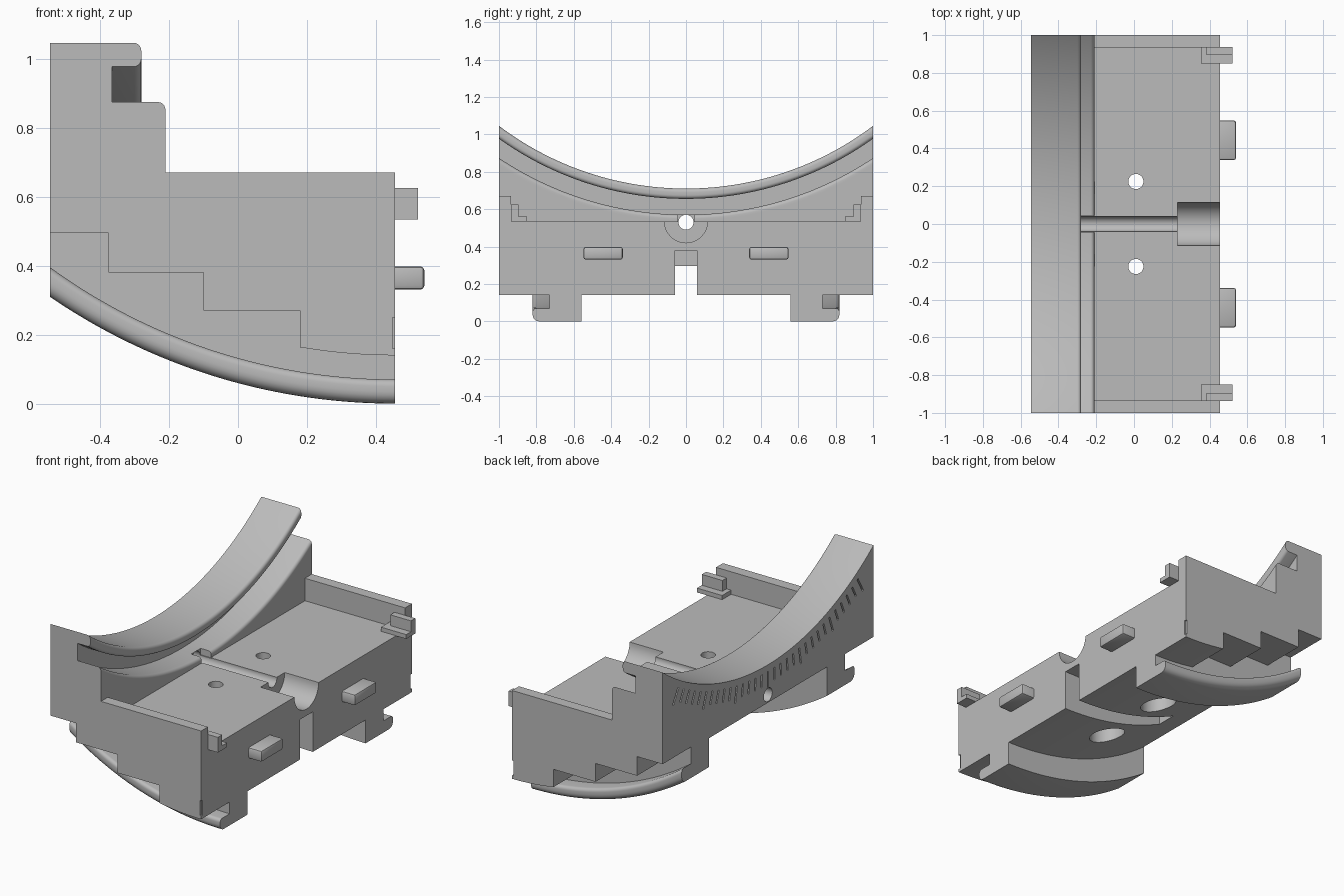
import bpy, bmesh
from math import sqrt, sin, cos, asin, pi, radians
from mathutils import Matrix, Vector

if "Cube" in bpy.data.objects:
    bpy.data.objects.remove(bpy.data.objects["Cube"])

grey = bpy.data.materials.new("plain grey")
grey.use_nodes = True
colour = (0.5, 0.5, 0.5, 1)
grey.diffuse_color = colour
grey.node_tree.nodes["Principled BSDF"].inputs["Base Color"].default_value = colour

# Main dimensions
BACK, FRONT = -0.545, 0.455
SADDLE_Z = 2.37             # axis of the upper saddle arc
ROCKER_Z = 1.77             # axis of the lower rocker arc


def finish(name, bm):
    bmesh.ops.recalc_face_normals(bm, faces=bm.faces)
    mesh = bpy.data.meshes.new(name)
    bm.to_mesh(mesh)
    bm.free()
    mesh.materials.append(grey)
    ob = bpy.data.objects.new(name, mesh)
    bpy.context.collection.objects.link(ob)
    return ob


def loft(name, rings):
    """Skin closed rings of points and cap both ends."""
    bm = bmesh.new()
    loops = [[bm.verts.new(p) for p in ring] for ring in rings]
    n = len(loops[0])
    for a, b in zip(loops, loops[1:]):
        for i in range(n):
            j = (i + 1) % n
            bm.faces.new((a[i], a[j], b[j], b[i]))
    bm.faces.new(loops[0])
    bm.faces.new(loops[-1])
    return finish(name, bm)


def prism_y(name, profile, y0, y1):
    return loft(name, [[(x, y, z) for x, z in profile] for y in (y0, y1)])


def box(name, x, y, z, bevel=0):
    bm = bmesh.new()
    bmesh.ops.create_cube(bm, size=1)
    for v in bm.verts:
        v.co = [lo + (c + 0.5) * (hi - lo) for c, (lo, hi) in zip(v.co, (x, y, z))]
    if bevel:
        edges = [e for e in bm.edges if max(v.co.x for v in e.verts) > x[1] - 1e-4]
        bmesh.ops.bevel(bm, geom=edges, offset=bevel, segments=2, affect='EDGES', profile=0.5)
    return finish(name, bm)


def cylinder(name, axis, centre, radius, lo, hi):
    bm = bmesh.new()
    turn = Matrix.Rotation(pi / 2, 4, 'Y') if axis == 'X' else Matrix()
    shift = Vector(centre)
    shift["XYZ".index(axis)] = (lo + hi) / 2
    bmesh.ops.create_cone(bm, cap_ends=True, segments=48, radius1=radius, radius2=radius,
                          depth=hi - lo, matrix=Matrix.Translation(shift) @ turn)
    return finish(name, bm)


def rounded(corner, into, out, r, steps=5):
    """Fillet a right-angled corner, from direction 'into' to direction 'out'."""
    pts = []
    for k in range(steps + 1):
        t = k / steps * pi / 2
        a, b = r * (1 - sin(t)), r * (1 - cos(t))
        pts.append((corner[0] - into[0] * a + out[0] * b,
                    corner[1] - into[1] * a + out[1] * b))
    return pts


def spread(lo, hi, n):
    return [lo + (hi - lo) * i / n for i in range(n + 1)]


def rocker(x, r):
    return ROCKER_Z - sqrt(r * r - (x - FRONT) ** 2)


def saddle(y, r):
    return SADDLE_Z - sqrt(r * r - y * y)


def carve(target, cutters):
    bpy.context.view_layer.objects.active = target
    for c in cutters:
        mod = target.modifiers.new("cut", 'BOOLEAN')
        mod.operation, mod.solver, mod.object = 'DIFFERENCE', 'EXACT', c
        bpy.ops.object.modifier_apply(modifier=mod.name)
        bpy.data.objects.remove(c)


# Body block with a curved underside
under = [(x, rocker(x, 1.63)) for x in spread(FRONT, BACK, 40)]
body = prism_y("body", under + [(BACK, 1.06), (FRONT, 1.06)], -1, 1)

# Saddle arc, groove and lower lip, swept as one cutter
right, left, down, up = (1, 0), (-1, 0), (0, 1), (0, -1)
section = [(-0.6, 1.2), (-0.6, 1.66)]
section += rounded((-0.28, 1.66), right, down, 0.02)
section += rounded((-0.28, 1.715), down, left, 0.02)
section += [(-0.365, 1.715), (-0.365, 1.80)]
section += rounded((-0.21, 1.80), right, down, 0.02)
section += [(-0.21, 1.83), (-0.1, 1.83), (-0.1, 1.2)]
cuts = [loft("saddle_cut", [[(x, y, saddle(y, r)) for x, r in section]
                            for y in spread(-1.05, 1.05, 64)])]

# Tray floor, low side walls, centre slot, cord channel and bore
cuts += [box("tray_cut", (-0.21, 0.6), (-0.935, 0.935), (0.535, 2)),
         box("wall_top_cut", (-0.21, 0.6), (-1.1, 1.1), (0.67, 2)),
         box("slot_cut", (-0.24, 0.6), (-0.06, 0.06), (-0.1, 0.38)),
         cylinder("channel_cut", 'X', (0, 0, 0.53), 0.04, -0.7, 0.6),
         box("lip_gap_cut", (-0.28, -0.2), (-0.045, 0.045), (0.532, 0.6)),
         cylinder("bore_cut", 'X', (0, 0, 0.535), 0.115, 0.23, 0.6)]

# Stepped outer undersides, screw holes and corner nicks
stairs = [(-0.6, 0.495), (-0.375, 0.495), (-0.375, 0.38), (-0.1, 0.38),
          (-0.1, 0.27), (0.18, 0.27), (0.18, 0.05), (-0.6, 0.05)]
for s in (-1, 1):
    cuts += [prism_y("stair_cut", stairs, s * 0.73, s * 1.1),
             cylinder("screw_cut", 'Z', (0.01, s * 0.225, 0), 0.04, 0, 0.8),
             cylinder("counterbore_cut", 'Z', (0.01, s * 0.225, 0), 0.1, 0, 0.45),
             box("nick_cut", (0.447, 0.5), sorted((s * 0.985, s * 1.1)), (0.16, 0.25))]
carve(body, cuts)

# Engraved scale on the back, every fifth mark longer
bm = bmesh.new()
for i in range(-15, 16):
    a = radians(2 * i)
    r0, r1 = 1.70, 1.80 if i % 5 == 0 else 1.775
    place = (Matrix.Translation((BACK, 0, SADDLE_Z)) @ Matrix.Rotation(a, 4, 'X')
             @ Matrix.Translation((0, 0, -(r0 + r1) / 2))
             @ Matrix.Diagonal((0.03, 0.011, r1 - r0, 1)))
    bmesh.ops.create_cube(bm, size=1, matrix=place)
carve(body, [finish("scale_cut", bm)])
parts = [body]

for s, side in ((-1, "right"), (1, "left")):
    # Curved hooked rail below
    rail = [(0.56, 1.61), (0.73, 1.61), (0.73, 1.70)]
    rail += rounded((0.82, 1.70), right, down, 0.02)
    rail += rounded((0.82, 1.77), down, left, 0.035)
    rail += [(0.56, 1.77)]
    parts.append(loft(side + "_rail", [[(x, s * y, rocker(x, r)) for y, r in rail]
                                       for x in spread(FRONT, BACK, 40)]))
    # Rounded locating peg on the joining face
    parts.append(box(side + "_peg", (0.43, 0.54), sorted((s * 0.338, s * 0.548)),
                     (0.33, 0.398), 0.012))
    # L-shaped clip beside the low wall
    parts.append(box(side + "_clip_base", (0.355, 0.522), sorted((s * 0.85, s * 0.936)),
                     (0.534, 0.56)))
    parts.append(box(side + "_clip_rib", (0.385, 0.522), sorted((s * 0.895, s * 0.936)),
                     (0.55, 0.625)))

for ob in parts:
    bpy.ops.object.select_all(action='DESELECT')
    ob.select_set(True)
    bpy.context.view_layer.objects.active = ob
    bpy.ops.object.shade_smooth_by_angle(angle=radians(30))
